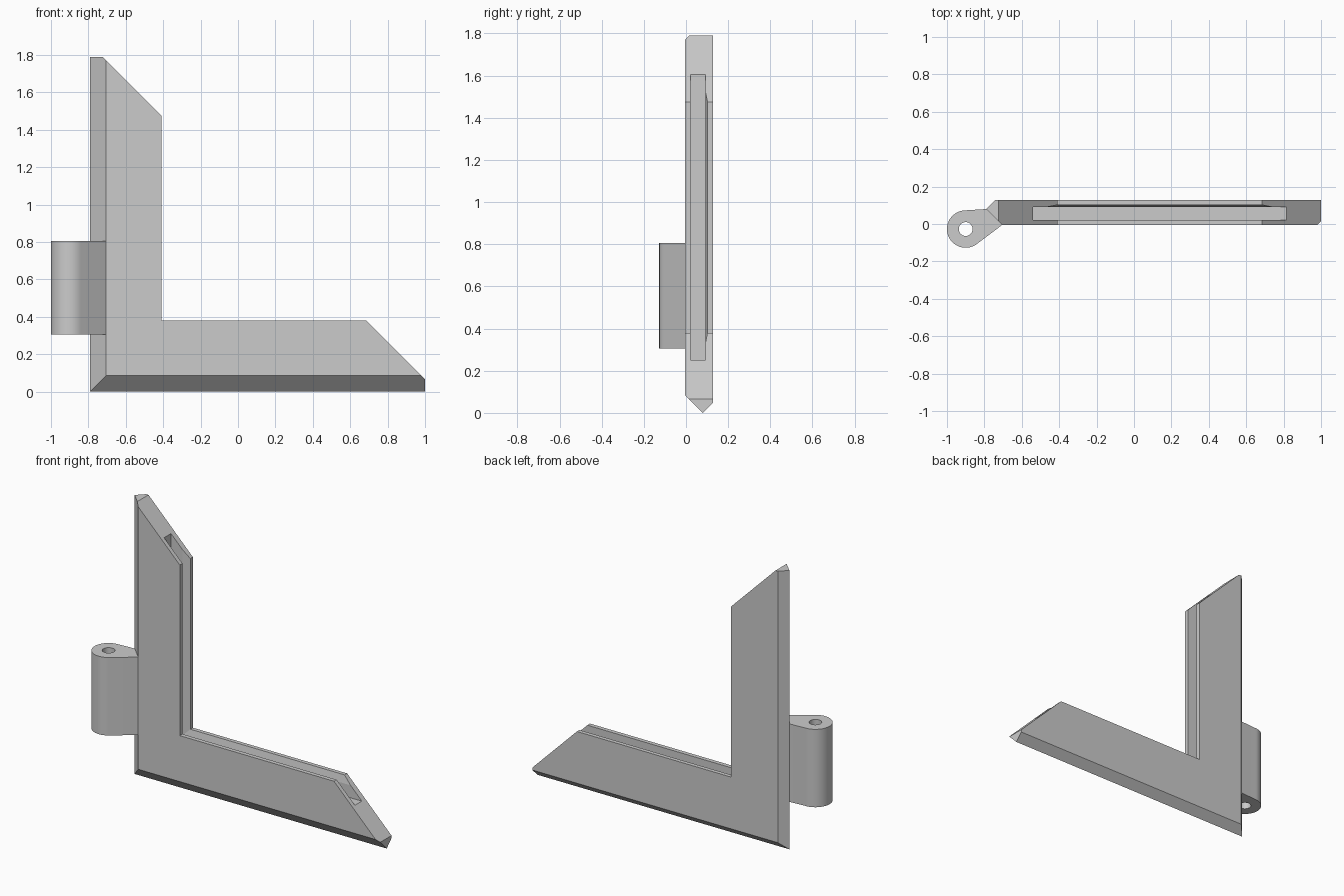
import bpy
import bmesh
import math
from mathutils import Vector

cube = bpy.data.objects.get("Cube")
if cube:
    bpy.data.objects.remove(cube, do_unlink=True)

grey = bpy.data.materials.new("plain grey")
grey.use_nodes = True
colour = (0.6, 0.6, 0.6, 1)
grey.diffuse_color = colour
grey.node_tree.nodes["Principled BSDF"].inputs["Base Color"].default_value = colour

LEFT, RIGHT, HEIGHT = -0.79, 1.0, 1.79


def finish(bm, name):
    bmesh.ops.recalc_face_normals(bm, faces=bm.faces)
    mesh = bpy.data.meshes.new(name)
    bm.to_mesh(mesh)
    bm.free()
    mesh.materials.append(grey)
    obj = bpy.data.objects.new(name, mesh)
    bpy.context.collection.objects.link(obj)
    return obj


def bridge(bm, a, b):
    for i in range(len(a)):
        j = (i + 1) % len(a)
        bm.faces.new((a[i], a[j], b[j], b[i]))


# Corner frame: grooved section (depth from outer edge, y) swept round a mitre
section = [(0, 0.08), (0.085, -0.005), (0.38, -0.005), (0.38, 0.022),
           (0.25, 0.022), (0.25, 0.092), (0.33, 0.092), (0.38, 0.102),
           (0.38, 0.128), (0.048, 0.128)]
bm = bmesh.new()
top = [bm.verts.new((LEFT + d, y, HEIGHT)) for d, y in section]
corner = [bm.verts.new((LEFT + d, y, d)) for d, y in section]
end = [bm.verts.new((RIGHT, y, d)) for d, y in section]
bridge(bm, top, corner)
bridge(bm, corner, end)
bm.faces.new(top)
bm.faces.new(end)

# Both arm ends are sliced along one diagonal
cut = bmesh.ops.bisect_plane(
    bm, geom=bm.verts[:] + bm.edges[:] + bm.faces[:],
    plane_co=Vector((RIGHT, 0, 0.065)), plane_no=Vector((1, 0, 1)), clear_outer=True)
rim = [e for e in bm.edges if e.is_boundary]
for upper in (True, False):
    loop = [e for e in rim if (e.verts[0].co.x < 0) == upper]
    bmesh.ops.triangle_fill(bm, edges=loop, use_beauty=True)
bmesh.ops.dissolve_limit(bm, angle_limit=0.01, verts=bm.verts, edges=bm.edges)
finish(bm, "corner_frame")

# Hinge knuckle: round eye with a tapering web that meets the frame bevel
CX, CY, R, HOLE = -0.9, -0.027, 0.1, 0.037
N = 48
outer = [(LEFT, 0.08)]
for i in range(N + 1):
    a = math.radians(90 + 217 * i / N)
    outer.append((CX + R * math.cos(a), CY + R * math.sin(a)))
outer.append((LEFT + 0.085, -0.005))
inner = [(CX + HOLE * math.cos(math.tau * i / N), CY + HOLE * math.sin(math.tau * i / N))
         for i in range(N)]
bm = bmesh.new()
for ring in (outer, inner):
    low, high = ([bm.verts.new((x, y, z)) for x, y in ring] for z in (0.305, 0.805))
    bridge(bm, low, high)
for z in (0.305, 0.805):
    rims = [e for e in bm.edges if all(abs(v.co.z - z) < 0.001 for v in e.verts)]
    bmesh.ops.triangle_fill(bm, edges=rims, use_beauty=True)
knuckle = finish(bm, "hinge_knuckle")

bpy.ops.object.select_all(action="DESELECT")
knuckle.select_set(True)
bpy.context.view_layer.objects.active = knuckle
bpy.ops.object.shade_smooth_by_angle(angle=math.radians(30))
